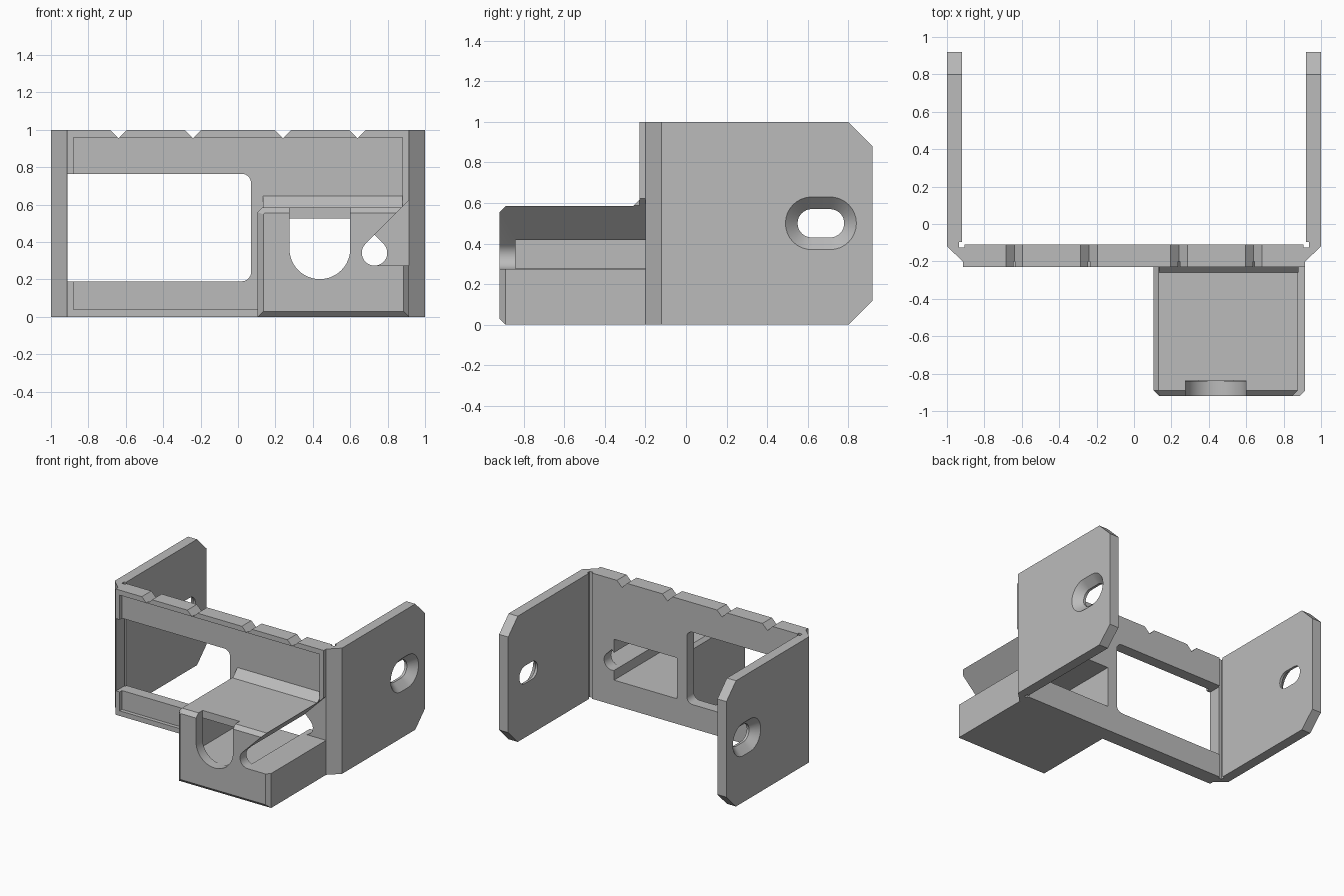
import bpy, bmesh, math
from mathutils import Vector

if "Cube" in bpy.data.objects:
    bpy.data.objects.remove(bpy.data.objects["Cube"], do_unlink=True)

grey = bpy.data.materials.new("plain grey")
grey.use_nodes = True
colour = (0.5, 0.5, 0.5, 1)
grey.diffuse_color = colour
grey.node_tree.nodes["Principled BSDF"].inputs["Base Color"].default_value = colour

PLACE = {
    "X": lambda p, d: (d, p[0], p[1]),
    "Y": lambda p, d: (p[0], d, p[1]),
    "Z": lambda p, d: (p[0], p[1], d),
}


def prism(name, axis, start, end, outline, end_outline=None, front_bevel=0):
    """Extrude an outline along an axis, optionally tapering to a second outline."""
    bm = bmesh.new()
    a = [bm.verts.new(PLACE[axis](p, start)) for p in outline]
    b = [bm.verts.new(PLACE[axis](p, end)) for p in end_outline or outline]
    first = bm.faces.new(a)
    bm.faces.new(b[::-1])
    n = len(a)
    for i in range(n):
        j = (i + 1) % n
        bm.faces.new((a[j], a[i], b[i], b[j]))
    bmesh.ops.recalc_face_normals(bm, faces=bm.faces[:])
    if front_bevel:
        bmesh.ops.bevel(bm, geom=list(first.edges), offset=front_bevel,
                        segments=1, affect="EDGES", clamp_overlap=True)
    mesh = bpy.data.meshes.new(name)
    bm.to_mesh(mesh)
    bm.free()
    mesh.materials.append(grey)
    obj = bpy.data.objects.new(name, mesh)
    bpy.context.scene.collection.objects.link(obj)
    return obj


def rect(x0, x1, z0, z1):
    return [(x0, z0), (x1, z0), (x1, z1), (x0, z1)]


def arc(cx, cz, r, a0, a1, steps=16):
    angles = [math.radians(a0 + (a1 - a0) * i / steps) for i in range(steps + 1)]
    return [(cx + r * math.cos(t), cz + r * math.sin(t)) for t in angles]


def stadium(y0, y1, z, r):
    return arc(y1, z, r, -90, 90) + arc(y0, z, r, 90, 270)


def combine(target, tool, operation="DIFFERENCE"):
    """Apply a boolean and discard the tool object."""
    tool.hide_render = True
    bpy.context.view_layer.objects.active = target
    mod = target.modifiers.new("boolean", "BOOLEAN")
    mod.operation, mod.solver, mod.object = operation, "EXACT", tool
    bpy.ops.object.modifier_apply(modifier=mod.name)
    bpy.data.objects.remove(tool, do_unlink=True)


# U-shaped bracket with bevelled outer corners and inner corner reliefs
half = [(0.915, -0.23), (0.915, -0.2), (1, -0.12), (1, 0.92), (0.92, 0.92),
        (0.92, -0.095), (0.935, -0.095), (0.935, -0.125), (0.905, -0.125), (0.905, -0.11)]
bracket = prism("mounting_bracket", "Z", 0, 1, half + [(-x, y) for x, y in half[::-1]])

# Clipped rear corners of the side plates
for z, out in ((0, -0.1), (1, 1.1)):
    inward = 0.12 if z == 0 else 0.88
    step = inward - z
    combine(bracket, prism("corner_cutter", "X", -1.1, 1.1,
                           [(0.8 - 0.1, z - step * 0.1 / 0.12), (0.92 + 0.1, inward + step * 0.1 / 0.12),
                            (1.02, out), (0.7, out)]))

# Countersunk screw slots in the side plates
for s in (-1, 1):
    combine(bracket, prism("slot_cutter", "X", s * 0.85, s * 1.1, stadium(0.62, 0.71, 0.5, 0.07)))
    combine(bracket, prism("countersink_cutter", "X", s * 0.94, s * 1.01,
                           stadium(0.62, 0.71, 0.5, 0.07), stadium(0.62, 0.71, 0.5, 0.14)))

# Shallow front recess
combine(bracket, prism("recess_cutter", "Y", -0.3, -0.2, rect(-0.88, 0.88, 0.04, 0.96)))

# Window with two rounded corners
window = ([(-0.912, 0.765), (-0.912, 0.19)] + arc(0.02, 0.24, 0.05, -90, 0, 8)
          + arc(0.02, 0.715, 0.05, 0, 90, 8))
combine(bracket, prism("window_cutter", "Y", -0.3, 0, window))

# V notches along the top edge
for x in (-0.64, -0.24, 0.24, 0.64):
    combine(bracket, prism("notch_cutter", "Y", -0.3, -0.05,
                           [(x, 0.955), (x + 0.06, 1.015), (x - 0.06, 1.015)]))

# Protruding holder box with bevelled edges
holder = [(0.105, 0), (0.915, 0), (0.915, 0.56), (0.89, 0.585), (0.13, 0.585), (0.105, 0.56)]
combine(bracket, prism("holder_box", "Y", -0.92, -0.16, holder, front_bevel=0.03), "UNION")

# Sloped rib joining the box top to the plate
combine(bracket, prism("rib", "X", 0.135, 0.88,
                       [(-0.26, 0.585), (-0.2, 0.645), (-0.17, 0.645), (-0.17, 0.5), (-0.26, 0.5)]),
        "UNION")

# Cable channel open to the side, with a teardrop hole through the plate
cx, cz, r = 0.73, 0.342, 0.068
channel = arc(cx, cz, r, 135, 270) + [(1.1, cz - r), (1.1, cz + r * math.sqrt(2) + 1.1 - cx)]
teardrop = arc(cx, cz, r, 135, 405, 32) + [(cx, cz + r * math.sqrt(2))]
combine(bracket, prism("channel_cutter", "Y", -1, -0.2, channel))
combine(bracket, prism("teardrop_cutter", "Y", -0.5, 0, teardrop))

# Hollow interior open at the back
combine(bracket, prism("cavity_cutter", "Y", -0.84, 0, rect(0.155, 0.71, 0.2, 0.525)))

# U-shaped opening in the box front
combine(bracket, prism("front_opening_cutter", "Y", -1, -0.838,
                       [(0.6, 0.7), (0.275, 0.7)] + arc(0.4375, 0.364, 0.1625, 180, 360, 24)))

bpy.ops.object.select_all(action="DESELECT")
bracket.select_set(True)
bpy.context.view_layer.objects.active = bracket
bpy.ops.object.shade_smooth_by_angle(angle=math.radians(25))
